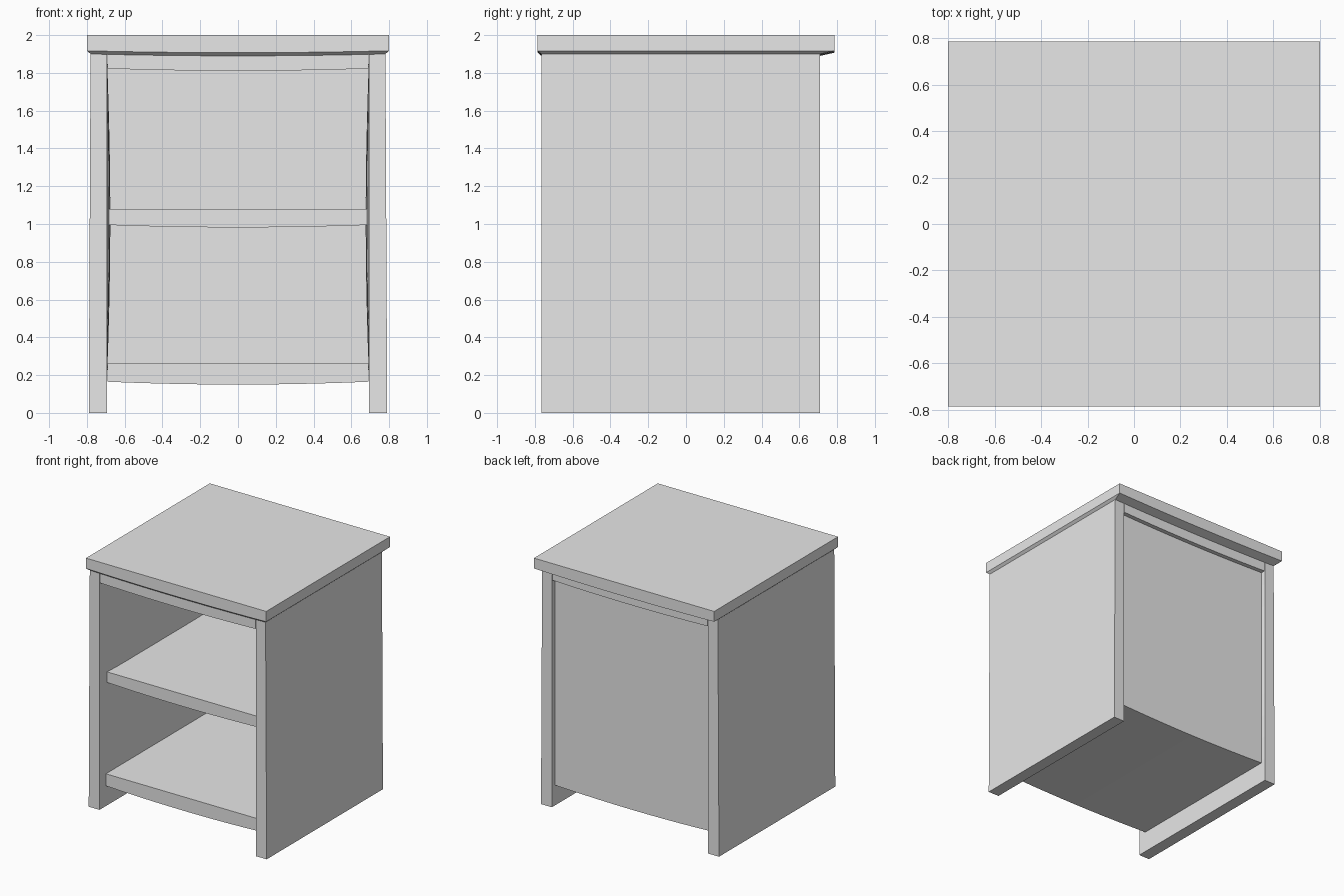
import bpy
import bmesh

cube = bpy.data.objects.get("Cube")
if cube:
    bpy.data.objects.remove(cube, do_unlink=True)

grey = bpy.data.materials.new("plain_grey")
grey.use_nodes = True
grey.diffuse_color = (0.8, 0.8, 0.8, 1)
grey.node_tree.nodes["Principled BSDF"].inputs["Base Color"].default_value = (0.8, 0.8, 0.8, 1)

FRONT, BACK = -0.765, 0.71
STEPS = 10


def loft(name, rings):
    """Solid through rings; each ring is a row of points out and the same row back."""
    bm = bmesh.new()
    loops = [[bm.verts.new(p) for p in ring] for ring in rings]
    count = len(loops[0])
    for low, high in zip(loops, loops[1:]):
        for i in range(count):
            j = (i + 1) % count
            bm.faces.new((low[i], low[j], high[j], high[i]))
    for cap in (loops[0], loops[-1]):
        for i in range(count // 2 - 1):
            bm.faces.new((cap[i], cap[i + 1], cap[count - 2 - i], cap[count - 1 - i]))
    bmesh.ops.recalc_face_normals(bm, faces=bm.faces)
    mesh = bpy.data.meshes.new(name)
    bm.to_mesh(mesh)
    bm.free()
    mesh.materials.append(grey)
    obj = bpy.data.objects.new(name, mesh)
    bpy.context.collection.objects.link(obj)
    return obj


def spread(a, b, steps=STEPS):
    return [a + (b - a) * i / steps for i in range(steps + 1)]


def board_ring(half, y0, y1, z, sag=0):
    """Horizontal outline that droops by sag at the middle of its width."""
    row = [(x, z - sag * (1 - (x / half) ** 2)) for x in spread(-half, half)]
    return [(x, y0, h) for x, h in row] + [(x, y1, h) for x, h in reversed(row)]


def board(name, half, y0, y1, z0, z1, sag0, sag1=0):
    return loft(name, [board_ring(half, y0, y1, z0, sag0),
                       board_ring(half, y0, y1, z1, sag1)])


# Table top with a sloped underside edge
loft("table_top", [
    board_ring(0.78, FRONT, BACK, 1.90, 0.01),
    board_ring(0.80, -0.785, 0.785, 1.917, 0.01),
    board_ring(0.80, -0.785, 0.785, 2.0),
])

# Shelves, top frame and recessed back
board("top_frame", 0.69, FRONT, BACK, 1.823, 1.90, 0.012, 0.01)
board("middle_shelf", 0.69, -0.685, 0.64, 0.995, 1.08, 0.013)
board("bottom_shelf", 0.69, -0.69, 0.66, 0.165, 0.262, 0.015)
board("back_panel", 0.69, 0.625, 0.675, 0.165, 1.83, 0.015)


# Side panels, slightly bowed inward
def panel_ring(side, z):
    bow = 0.018 * max(0, 1 - ((z - 1.03) / 0.85) ** 2)
    outer = 0.79 - 0.005 * z
    middle, half = (FRONT + BACK) / 2, (BACK - FRONT) / 2
    ys = spread(FRONT, BACK, 2 * STEPS)
    inner = [(side * (0.694 - bow * (1 - ((y - middle) / half) ** 8)), y, z) for y in ys]
    return inner + [(side * outer, y, z) for y in reversed(ys)]


for label, side in (("left", 1), ("right", -1)):
    loft(label + "_side_panel", [panel_ring(side, z) for z in spread(0, 1.90)])

# Smooth the gentle bows, keep the board edges crisp
for obj in bpy.context.view_layer.objects:
    obj.select_set(obj.type == "MESH" and grey.name in obj.data.materials)
bpy.context.view_layer.objects.active = bpy.data.objects["table_top"]
bpy.ops.object.shade_smooth_by_angle(angle=0.17)
